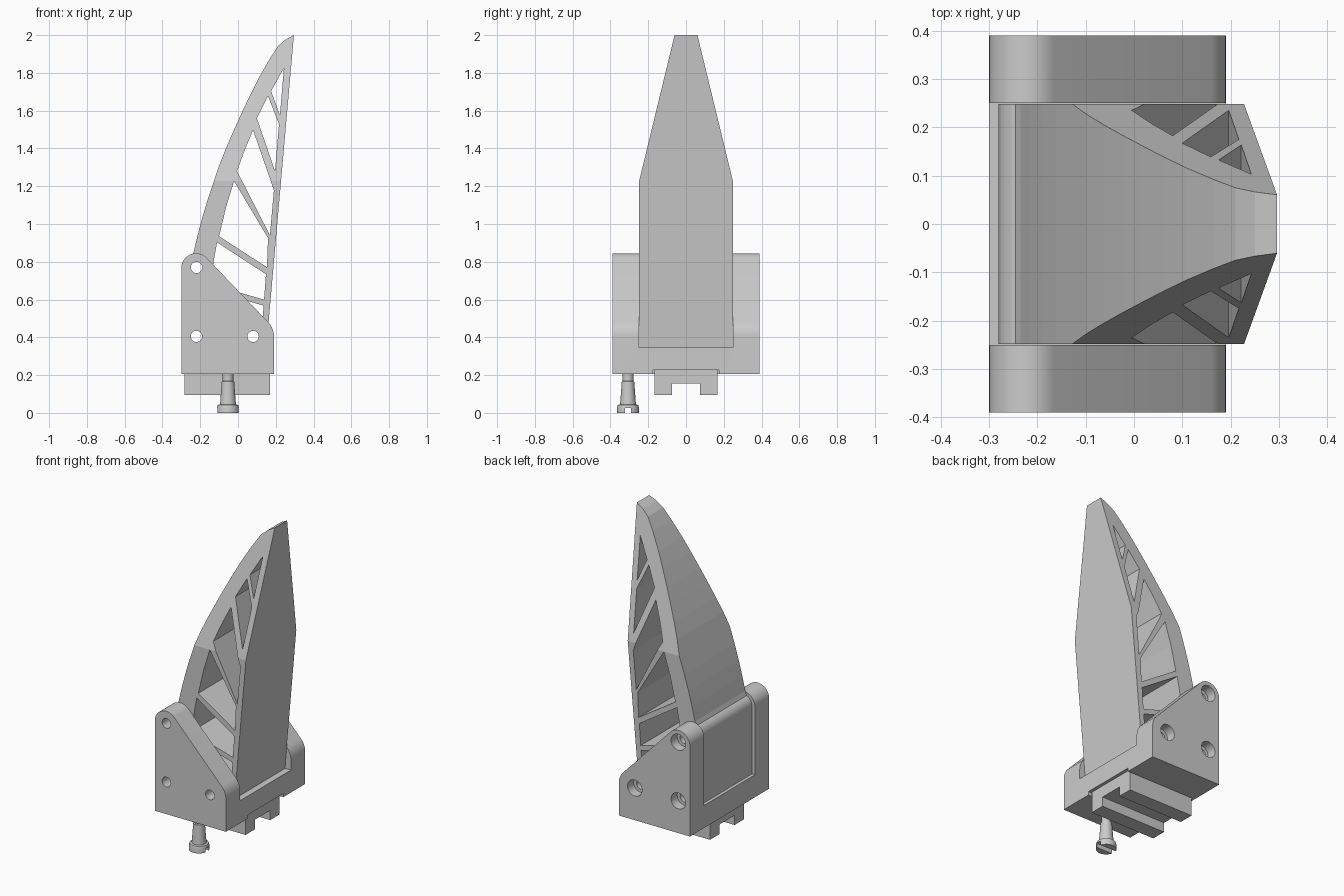
import bpy, bmesh
from math import sin, cos, radians, pi
from mathutils import Vector

if "Cube" in bpy.data.objects:
    bpy.data.objects.remove(bpy.data.objects["Cube"])


def add_prism(bm, pts, lo, hi, axis='y'):
    """Extrude a 2D outline: (x, z) along y, or (y, z) along x."""
    place = (lambda p, d: (p[0], d, p[1])) if axis == 'y' else (lambda p, d: (d, p[0], p[1]))
    a = [bm.verts.new(place(p, lo)) for p in pts]
    b = [bm.verts.new(place(p, hi)) for p in pts]
    bm.faces.new(a)
    bm.faces.new(b[::-1])
    for i in range(len(pts)):
        j = (i + 1) % len(pts)
        bm.faces.new((a[j], a[i], b[i], b[j]))


def make(name, prisms):
    bm = bmesh.new()
    for p in prisms:
        add_prism(bm, *p)
    bmesh.ops.recalc_face_normals(bm, faces=bm.faces)
    me = bpy.data.meshes.new(name)
    bm.to_mesh(me)
    bm.free()
    ob = bpy.data.objects.new(name, me)
    bpy.context.collection.objects.link(ob)
    return ob


def boolean(ob, prisms, op='DIFFERENCE'):
    cutter = make("cutter", prisms)
    cutter.hide_render = True
    m = ob.modifiers.new("cut", 'BOOLEAN')
    m.operation, m.object, m.solver = op, cutter, 'EXACT'
    select(ob)
    bpy.ops.object.modifier_apply(modifier=m.name)
    bpy.data.objects.remove(cutter)


def select(ob):
    bpy.ops.object.select_all(action='DESELECT')
    ob.select_set(True)
    bpy.context.view_layer.objects.active = ob


def arc(cx, cz, r, a0, a1, n=10):
    return [(cx + r * cos(radians(a0 + (a1 - a0) * i / n)),
             cz + r * sin(radians(a0 + (a1 - a0) * i / n))) for i in range(n + 1)]


def circle(cx, cz, r, n=24):
    return arc(cx, cz, r, 0, 360 - 360 / n, n - 1)


def rect(x0, z0, x1, z1):
    return [(x0, z0), (x1, z0), (x1, z1), (x0, z1)]


PINS = [(-0.22, 0.77), (-0.22, 0.405), (0.08, 0.405)]

# Finger: curved back, straight front, knuckle round the upper pin
finger = make("finger", [(
    [(0.15, 0.345), (0.296, 2.0), (0.25, 1.975), (0.21, 1.94), (0.165, 1.87),
     (0.108, 1.77), (0.063, 1.68), (0.018, 1.585), (-0.023, 1.495), (-0.062, 1.405),
     (-0.098, 1.315), (-0.13, 1.22), (-0.162, 1.125), (-0.19, 1.03), (-0.214, 0.94),
     (-0.235, 0.85)] + arc(-0.22, 0.77, 0.06, 115, 180, 6) + [(-0.28, 0.345)],
    -0.248, 0.248)])

# Openings between the cross ribs, and pin holes
openings = [
    [(0.243, 1.825), (0.175, 1.703), (0.222, 1.576)],
    [(0.159, 1.677), (0.217, 1.528), (0.196, 1.28), (0.10, 1.56)],
    [(0.08, 1.497), (0.19, 1.179), (0.169, 0.94), (-0.005, 1.28), (0.035, 1.39)],
    [(-0.021, 1.227), (0.159, 0.925), (0.153, 0.771), (-0.10, 0.935), (-0.063, 1.09)],
    [(-0.111, 0.903), (0.148, 0.734), (0.138, 0.60), (-0.15, 0.682)],
    [(-0.155, 0.65), (0.136, 0.568), (0.127, 0.47), (-0.165, 0.47)],
]
boolean(finger, [(o, -0.5, 0.5) for o in openings]
        + [(circle(x, z, 0.03), -0.5, 0.5) for x, z in PINS])

# Narrow the fingertip
boolean(finger, [([(-0.3, 0.2), (0.3, 0.2), (0.3, 1.0), (0.25, 1.22), (0.058, 2.01),
                   (-0.058, 2.01), (-0.25, 1.22), (-0.3, 1.0)], -1, 1, 'x')], 'INTERSECT')

# Bracket: two cheek plates joined by a floor
bracket = make("bracket", [(
    [(-0.3, 0.205), (0.19, 0.205)] + arc(0.08, 0.405, 0.11, 0, 45)
    + arc(-0.222, 0.767, 0.078, 45, 180, 14), -0.39, 0.39)])
boolean(bracket, [(rect(-1, 0.345, 1, 1), -0.25, 0.25)])
boolean(bracket, [(circle(x, z, 0.03), -0.5, 0.5) for x, z in PINS])
# Wider screw-head recesses on the back plate
boolean(bracket, [(circle(x, z, 0.05), 0.33, 0.5) for x, z in PINS])
# Seat for the rail
boolean(bracket, [(rect(-0.174, 0.1, 0.174, 0.227), -0.285, 0.5, 'x')])

# Rail foot: channel section along x
rail = make("rail_foot", [(
    [(-0.168, 0.095), (-0.074, 0.095), (-0.074, 0.155), (0.074, 0.155),
     (0.074, 0.095), (0.168, 0.095), (0.168, 0.227), (-0.168, 0.227)], -0.283, 0.17, 'x')])

# Locking screw: turned profile with slotted head
profile = [(0, 0), (0.058, 0), (0.058, 0.028), (0.054, 0.042), (0.042, 0.045),
           (0.033, 0.165), (0.028, 0.168), (0.028, 0.21), (0, 0.21)]
bm = bmesh.new()
ring = [bm.verts.new((r - 0.053, -0.307, z)) for r, z in profile]
edges = [bm.edges.new(e) for e in zip(ring, ring[1:])]
bmesh.ops.spin(bm, geom=ring + edges, cent=(-0.053, -0.307, 0), axis=(0, 0, 1),
               angle=2 * pi, steps=24)
bmesh.ops.remove_doubles(bm, verts=bm.verts, dist=1e-4)
bmesh.ops.recalc_face_normals(bm, faces=bm.faces)
me = bpy.data.meshes.new("locking_screw")
bm.to_mesh(me)
bm.free()
screw = bpy.data.objects.new("locking_screw", me)
bpy.context.collection.objects.link(screw)
boolean(screw, [(rect(-0.324, -0.1, -0.290, 0.026), -0.5, 0.5, 'x')])

for ob in (bracket, screw):
    select(ob)
    bpy.ops.object.shade_smooth_by_angle(angle=radians(30))
